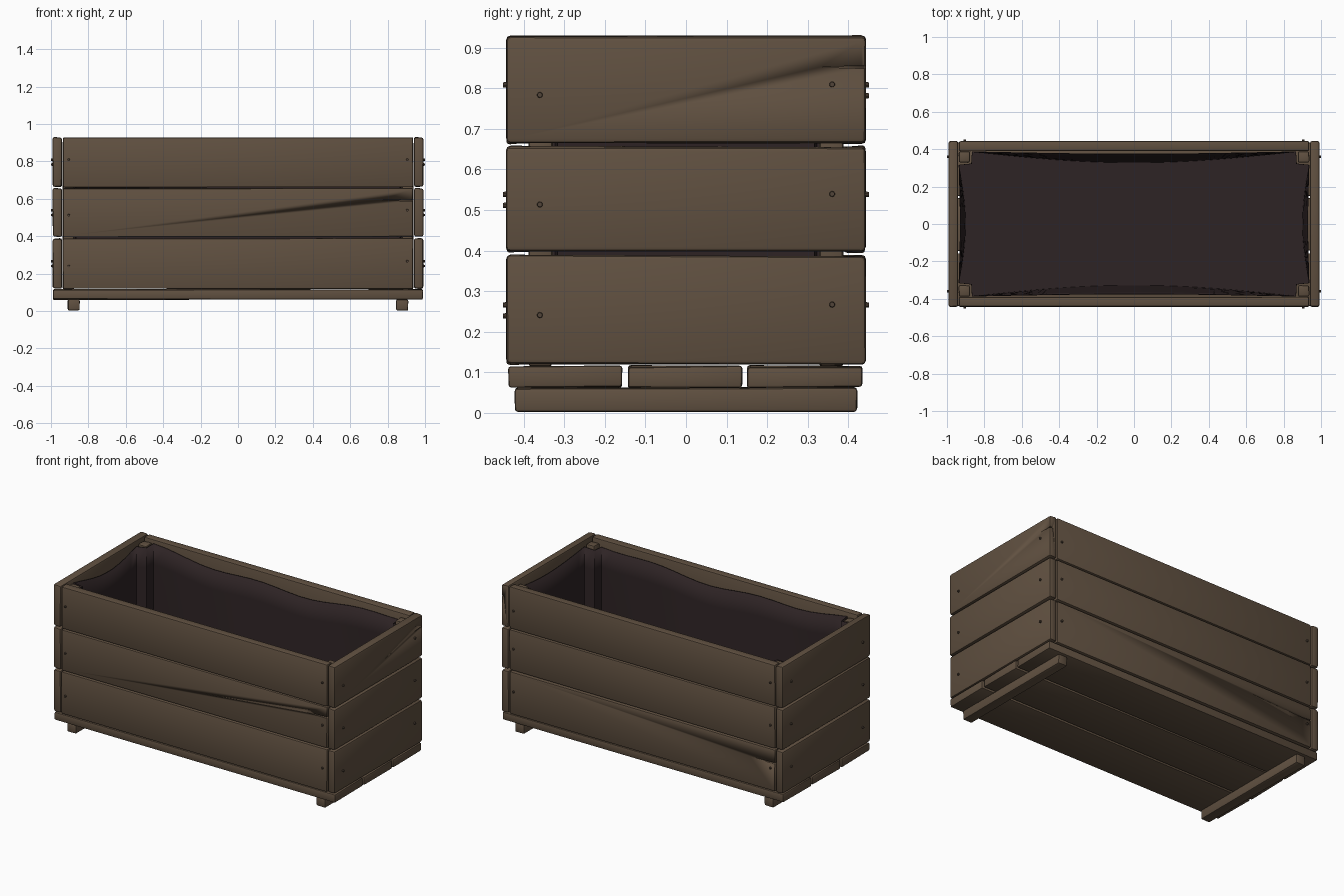
import bpy, bmesh, math, random
from mathutils import Vector, Matrix

random.seed(4)
old = bpy.data.objects.get("Cube")
if old:
    bpy.data.objects.remove(old, do_unlink=True)


def material(name, rgb):
    m = bpy.data.materials.new(name)
    m.use_nodes = True
    m.diffuse_color = (*rgb, 1)
    bsdf = m.node_tree.nodes["Principled BSDF"]
    bsdf.inputs["Base Color"].default_value = (*rgb, 1)
    bsdf.inputs["Roughness"].default_value = 0.9
    return m


wood = material("weathered brown wood", (0.118, 0.081, 0.052))
lining = material("dark liner cloth", (0.027, 0.017, 0.018))
nail_mat = material("dull nail", (0.085, 0.06, 0.042))


def finish(bm, name, mat, angle=35):
    bmesh.ops.recalc_face_normals(bm, faces=bm.faces)
    me = bpy.data.meshes.new(name)
    bm.to_mesh(me)
    bm.free()
    me.materials.append(mat)
    ob = bpy.data.objects.new(name, me)
    bpy.context.collection.objects.link(ob)
    bpy.ops.object.select_all(action="DESELECT")
    ob.select_set(True)
    bpy.context.view_layer.objects.active = ob
    bpy.ops.object.shade_smooth_by_angle(angle=math.radians(angle))
    return ob


def board(name, lo, hi, bevel=0.008, wear=0.003):
    """Rounded timber with slightly uneven corners."""
    lo, hi = Vector(lo), Vector(hi)
    bm = bmesh.new()
    bmesh.ops.create_cube(bm, size=1)
    for v in bm.verts:
        for i in range(3):
            v.co[i] = (lo[i] + hi[i]) / 2 + v.co[i] * (hi[i] - lo[i])
            v.co[i] += random.uniform(-wear, wear) * (0.4 if i < 2 else 1)
    bmesh.ops.bevel(bm, geom=list(bm.edges), offset=bevel, segments=2,
                    profile=0.5, affect="EDGES")
    return finish(bm, name, wood)


def split(ob, tip, ends, depth):
    """Cut a thin tapering crack into a board."""
    bm = bmesh.new()
    tri = [bm.verts.new(p) for p in (tip, *ends)]
    face = bm.faces.new(tri)
    out = bmesh.ops.extrude_face_region(bm, geom=[face])["geom"]
    bmesh.ops.translate(bm, vec=depth,
                        verts=[g for g in out if isinstance(g, bmesh.types.BMVert)])
    cutter = finish(bm, "crack_cutter", wood)
    cutter.hide_render = True
    mod = ob.modifiers.new("crack", "BOOLEAN")
    mod.operation, mod.object, mod.solver = "DIFFERENCE", cutter, "EXACT"
    bpy.context.view_layer.objects.active = ob
    bpy.ops.object.modifier_apply(modifier="crack")
    bpy.data.objects.remove(cutter, do_unlink=True)


def nail(name, point, direction):
    bm = bmesh.new()
    turn = Vector(direction).to_track_quat("Z", "Y").to_matrix().to_4x4()
    bmesh.ops.create_cone(bm, cap_ends=True, segments=10, radius1=0.008, radius2=0.006,
                          depth=0.016, matrix=Matrix.Translation(point) @ turn)
    finish(bm, name, nail_mat)


# Walls: three rows of boards with nails
rows = [("lower", 0.12, 0.388), ("middle", 0.396, 0.657), ("upper", 0.664, 0.929)]
walls = {}
for row, z0, z1 in rows:
    mid = (z0 + z1) / 2
    for side, s in (("front", -1), ("back", 1)):
        ys = sorted((s * 0.39, s * 0.442))
        walls[side, row] = board(f"{side}_{row}_board", (-0.936, ys[0], z0), (0.936, ys[1], z1))
        for end, e in (("left", 1), ("right", -1)):
            dz = random.choice((-0.015, 0.012))
            nail(f"{side}_{row}_{end}_nail", (e * 0.905, s * 0.443, mid + dz), (0, s, 0))
    for side, s in (("left", 1), ("right", -1)):
        xs = sorted((s * 0.941, s * 0.991))
        walls[side, row] = board(f"{side}_{row}_board", (xs[0], -0.443, z0), (xs[1], 0.443, z1), 0.011)
        for end, e in (("front", -1), ("back", 1)):
            nail(f"{side}_{row}_{end}_nail", (s * 0.992, e * 0.36, mid + 0.013 * e), (s, 0, 0))

# Cracks at board ends
split(walls["front", "middle"], (0.76, -0.46, 0.592), ((0.95, -0.46, 0.588), (0.95, -0.46, 0.598)), (0, 0.04, 0))
split(walls["left", "upper"], (1.01, 0.33, 0.852), ((1.01, 0.46, 0.848), (1.01, 0.46, 0.857)), (-0.04, 0, 0))
split(walls["back", "lower"], (-0.76, 0.46, 0.30), ((-0.95, 0.46, 0.296), (-0.95, 0.46, 0.306)), (0, -0.04, 0))

# Floor boards and the two runners under them
for name, y0, y1 in (("front", -0.438, -0.157), ("middle", -0.143, 0.139), ("back", 0.151, 0.435)):
    board(f"{name}_floor_board", (-0.989, y0, 0.062), (0.989, y1, 0.115), 0.007)
for name, s in (("left", 1), ("right", -1)):
    xs = sorted((s * 0.846, s * 0.91))
    board(f"{name}_runner", (xs[0], -0.422, 0.003), (xs[1], 0.422, 0.062), 0.008, 0.002)

# Corner posts inside
for end, e in (("left", 1), ("right", -1)):
    for side, s in (("front", -1), ("back", 1)):
        cx, cy = e * 0.907, s * 0.358
        board(f"{side}_{end}_post", (cx - 0.03, cy - 0.03, 0.115), (cx + 0.03, cy + 0.03, 0.905), 0.009)


# Sagging cloth liner wrapped round the inside of the posts
def liner_ring(t):
    pts = []
    belly = 0.012 + 0.045 * (1 - t)
    long_n, short_n = 20, 10
    for s in (1, -1):
        for i in range(long_n + 1):
            u = i / long_n * 2 - 1
            bow = belly * math.cos(u * math.pi / 2)
            pts.append((s * 0.865 * u, s * (0.386 - bow), u))
        pts.append((s * 0.869, s * 0.322, 1))
        for i in range(short_n + 1):
            u = i / short_n * 2 - 1
            bow = belly * 0.6 * math.cos(u * math.pi / 2)
            pts.append((s * (0.936 - bow), -s * 0.315 * u, u))
        pts.append((s * 0.869, -s * 0.322, 1))
    ring = []
    for x, y, u in pts:
        top = 0.893 - 0.035 * math.cos(u * math.pi / 2) + 0.012 * math.sin(9 * x + 7 * y)
        ring.append((x, y, 0.125 + (top - 0.125) * t))
    return ring


bm = bmesh.new()
rings = [[bm.verts.new(p) for p in liner_ring(k / 6)] for k in range(7)]
for a, b in zip(rings, rings[1:]):
    for i in range(len(a)):
        j = (i + 1) % len(a)
        bm.faces.new((a[i], a[j], b[j], b[i]))
bm.faces.new(rings[0])
bmesh.ops.triangulate(bm, faces=[f for f in bm.faces if len(f.verts) > 4])
liner = finish(bm, "cloth_liner", lining, 40)
thick = liner.modifiers.new("thickness", "SOLIDIFY")
thick.thickness, thick.offset = 0.004, 0
